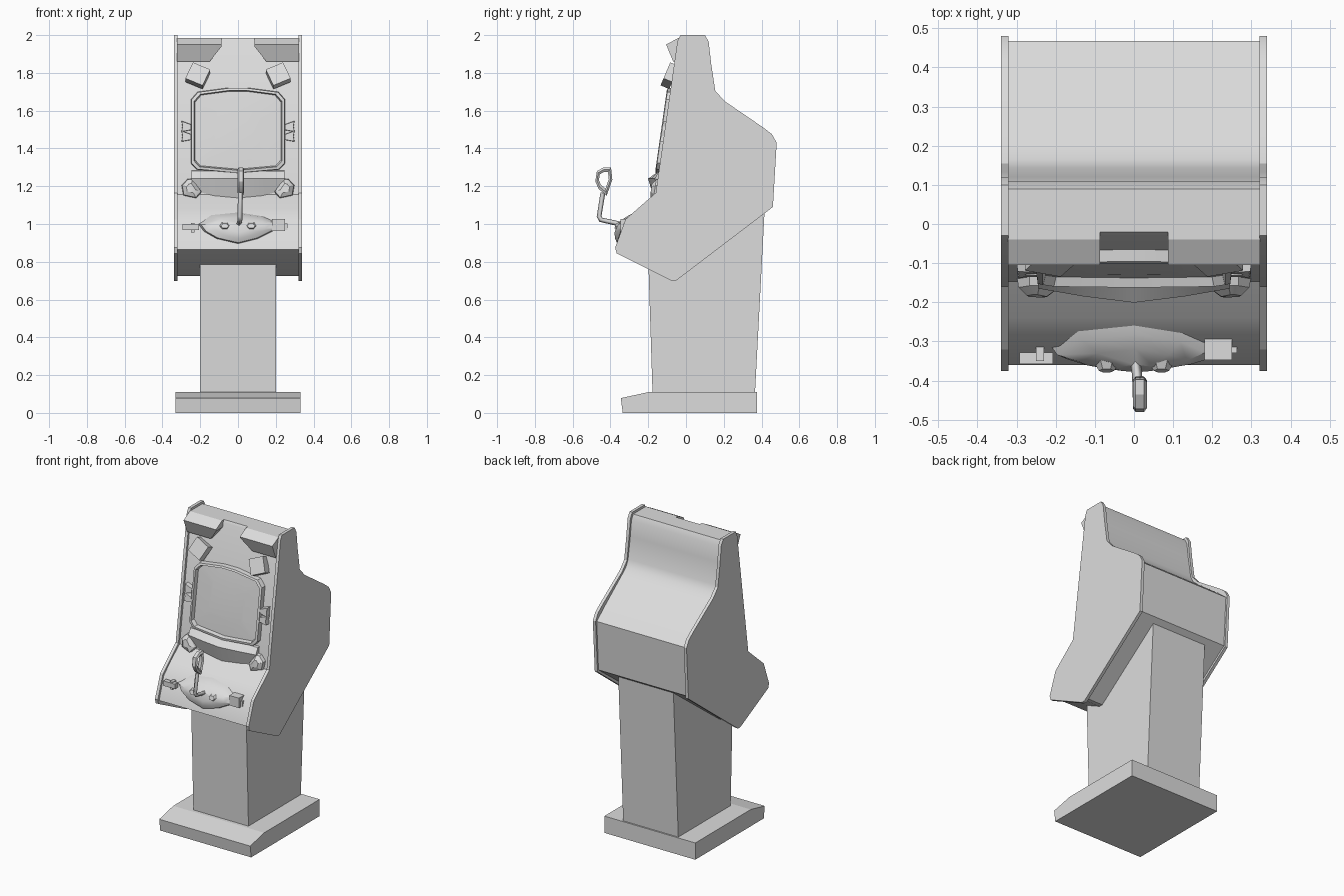
import bpy, bmesh, math
from mathutils import Matrix, Vector

if "Cube" in bpy.data.objects:
    bpy.data.objects.remove(bpy.data.objects["Cube"])

grey = bpy.data.materials.new("plain grey")
grey.diffuse_color = (0.72, 0.72, 0.72, 1)
grey.use_nodes = True
grey.node_tree.nodes["Principled BSDF"].inputs["Base Color"].default_value = grey.diffuse_color


def finish(ob, smooth=True):
    ob.data.materials.append(grey)
    if smooth:
        bpy.ops.object.select_all(action='DESELECT')
        ob.select_set(True)
        bpy.context.view_layer.objects.active = ob
        bpy.ops.object.shade_smooth_by_angle(angle=math.radians(28))
    return ob


def loft(name, rings, loop=False, smooth=True):
    """Bridge equal closed rings of 3D points; cap the ends or join them in a loop."""
    bm = bmesh.new()
    vs = [[bm.verts.new(p) for p in r] for r in rings]
    n = len(rings[0])
    pairs = list(zip(vs, vs[1:])) + ([(vs[-1], vs[0])] if loop else [])
    for a, b in pairs:
        for i in range(n):
            j = (i + 1) % n
            bm.faces.new((a[i], a[j], b[j], b[i]))
    if not loop:
        bm.faces.new(vs[0])
        bm.faces.new(vs[-1])
    bmesh.ops.recalc_face_normals(bm, faces=bm.faces)
    me = bpy.data.meshes.new(name)
    bm.to_mesh(me)
    bm.free()
    ob = bpy.data.objects.new(name, me)
    bpy.context.collection.objects.link(ob)
    return finish(ob, smooth)


def prism(name, profile, x0, x1, smooth=True):
    """Extrude a (y, z) profile along x."""
    return loft(name, [[(x, y, z) for y, z in profile] for x in (x0, x1)], smooth=smooth)


def box(name, center, size, rot=None):
    bm = bmesh.new()
    m = Matrix.Translation(center) @ (rot or Matrix()) @ Matrix.Diagonal((*size, 1))
    bmesh.ops.create_cube(bm, size=1, matrix=m)
    me = bpy.data.meshes.new(name)
    bm.to_mesh(me)
    bm.free()
    ob = bpy.data.objects.new(name, me)
    bpy.context.collection.objects.link(ob)
    return finish(ob, False)


# Front surface of the cabinet as (z, y), used to seat everything on it
FRONT = [(0.865, -0.36), (1.01, -0.312), (1.08, -0.24), (1.155, -0.147), (1.97, -0.03)]


def front_y(z):
    for (z0, y0), (z1, y1) in zip(FRONT, FRONT[1:]):
        if z <= z1:
            return y0 + (y1 - y0) * (z - z0) / (z1 - z0)
    return FRONT[-1][1]


def ring_on_front(outline, scale, off):
    cx = sum(p[0] for p in outline) / len(outline)
    cz = sum(p[1] for p in outline) / len(outline)
    pts = [(cx + (x - cx) * scale, cz + (z - cz) * scale) for x, z in outline]
    return [(x, front_y(z) - off, z) for x, z in pts]


def relief(name, outline, steps, smooth=True):
    """Raised shape on the front: steps are (scale, height)."""
    return loft(name, [ring_on_front(outline, s, h) for s, h in steps], smooth=smooth)


def mirror(points, s):
    return [(x * s, z) for x, z in points]


# Plinth and column
prism("base_plinth", [(-0.2, 0), (0.375, 0), (0.375, 0.11), (-0.2, 0.11)], -0.33, 0.33)
prism("base_toe", [(-0.2, 0), (-0.2, 0.11), (-0.345, 0.078), (-0.335, 0)], -0.33, 0.33)
prism("column", [(-0.177, 0.1), (0.365, 0.1), (0.417, 1.09), (0.1, 0.9), (-0.2, 0.82)], -0.2, 0.2)

# Cabinet body between the side panels
body = [(-0.02, 1.985), (0.09, 1.985), (0.108, 1.95), (0.12, 1.85), (0.143, 1.71), (0.165, 1.665),
        (0.205, 1.632), (0.39, 1.49), (0.468, 1.425), (0.45, 1.1), (-0.055, 0.725), (-0.08, 0.725)]
prism("cabinet_body", body + [(y, z) for z, y in FRONT], -0.322, 0.322)

# Side panels
side = [(-0.03, 2), (0.1, 2), (0.12, 1.965), (0.133, 1.85), (0.155, 1.705), (0.205, 1.65), (0.41, 1.51),
        (0.455, 1.475), (0.48, 1.43), (0.46, 1.09), (-0.05, 0.702), (-0.065, 0.698), (-0.085, 0.703),
        (-0.367, 0.845), (-0.375, 0.875), (-0.32, 1.025), (-0.16, 1.165), (-0.045, 1.97)]
for s, n in ((-1, "left"), (1, "right")):
    prism("side_panel_" + n, side, s * 0.32, s * 0.34)

# Screen with frame
half = [(0, 1.267), (0.22, 1.287), (0.25, 1.32), (0.25, 1.66), (0.215, 1.7), (0.05, 1.722)]
outline = half + [(-x, z) for x, z in reversed(half[1:])]
loft("screen_frame", [ring_on_front(outline, s, h) for s, h in
     ((1, -0.01), (0.985, 0.03), (0.93, 0.034), (0.9, 0.005))], loop=True)
relief("screen", outline, [(0.93, -0.01), (0.92, 0.01), (0.5, 0.016)])

# Pointed ledge under the screen
rings = []
for x, ridge, low in ((-0.245, 0.03, 1.18), (-0.13, 0.05, 1.15), (0, 0.066, 1.138),
                      (0.13, 0.05, 1.15), (0.245, 0.03, 1.18)):
    rings.append([(x, front_y(z) - h, z) for z, h in
                  ((1.285, -0.01), (1.28, 0.015), (1.24, ridge), (low, 0.002), (low, -0.02))])
loft("screen_ledge", rings)

# Mirrored ornaments on the front
for s, n in ((-1, "left"), (1, "right")):
    # Horn-shaped corner pieces below the screen
    leaf = [(0.3, 1.205), (0.268, 1.24), (0.24, 1.242), (0.19, 1.17), (0.22, 1.135), (0.29, 1.15)]
    relief("corner_horn_" + n, mirror(leaf, s), [(1, -0.01), (0.9, 0.022), (0.45, 0.042)])
    # Small claws beside the screen
    for k, z in enumerate((1.44, 1.492)):
        claw = [(0.245, z + 0.005), (0.3, z - 0.005), (0.295, z + 0.025), (0.3, z + 0.055), (0.245, z + 0.035)]
        relief(f"claw_{n}_{k + 1}", mirror(claw, s), [(1, -0.01), (0.9, 0.03)], smooth=False)
    # Tilted square tiles
    rot = Matrix.Rotation(math.radians(-23), 4, 'X') @ Matrix.Rotation(math.radians(-24 * s), 4, 'Y')
    box("tile_" + n, (s * 0.213, -0.086, 1.785), (0.1, 0.05, 0.1), rot)
    # Overhanging top blocks with a cut inner corner
    blocks = []
    for x, low, y in ((0.322, 1.86, -0.068), (0.15, 1.86, -0.068), (0.087, 1.94, -0.1)):
        blocks.append([(s * x, a, b) for a, b in
                       ((-0.02, 1.985), (-0.04, 1.985), (-0.105, 1.95), (y, low), (-0.02, low))])
    loft("top_block_" + n, blocks)

# Sculpted mound on the control panel
mound = [(-0.22, 1.0), (-0.15, 1.05), (0, 1.065), (0.13, 1.045), (0.2, 1.015), (0.22, 0.975),
         (0.17, 0.95), (0.11, 0.92), (0, 0.892), (-0.12, 0.92), (-0.19, 0.96)]
relief("control_mound", mound, [(1, -0.015), (0.9, 0.018), (0.65, 0.035), (0.3, 0.048)])
for s in (-1, 1):
    knob = [(s * 0.07 + 0.04 * c, 0.99 + 0.025 * d) for c, d in ((-1, 0), (-0.5, 1), (0.5, 1), (1, 0), (0.5, -1), (-0.5, -1))]
    relief("mound_bump_left" if s < 0 else "mound_bump_right", knob, [(1, 0.02), (0.5, 0.056)])
box("left_grip", (-0.25, -0.343, 0.985), (0.085, 0.03, 0.032))
box("left_grip_mount", (-0.24, -0.325, 0.98), (0.02, 0.05, 0.05))
box("right_block", (0.215, -0.315, 0.995), (0.07, 0.065, 0.065))
box("right_block_cap", (0.256, -0.315, 0.985), (0.014, 0.03, 0.035))

# Joystick shaft
cu = bpy.data.curves.new("joystick_shaft", 'CURVE')
cu.dimensions = '3D'
cu.bevel_depth = 0.013
cu.bevel_resolution = 0
cu.use_fill_caps = True
path = [(0.0, -0.33, 0.995), (0.008, -0.385, 1.008), (0.01, -0.45, 1.022), (0.01, -0.46, 1.04), (0.013, -0.44, 1.165)]
sp = cu.splines.new('POLY')
sp.points.add(len(path) - 1)
for p, co in zip(sp.points, path):
    p.co = (*co, 1)
shaft = bpy.data.objects.new("joystick_shaft", cu)
bpy.context.collection.objects.link(shaft)
bpy.context.view_layer.objects.active = shaft
shaft.select_set(True)
bpy.ops.object.convert(target='MESH')
finish(bpy.context.view_layer.objects.active, False)

# Joystick ring grip
grip = [(-0.472, 1.28), (-0.435, 1.3), (-0.397, 1.3), (-0.39, 1.235), (-0.42, 1.15), (-0.462, 1.185), (-0.48, 1.225)]
c = Vector((-0.435, 1.24))


def grip_ring(scale, x):
    return [(0.015 + x, *(c + (Vector(p) - c) * scale)) for p in grip]


loft("joystick_grip", [grip_ring(1, -0.011), grip_ring(1, 0.011), grip_ring(0.8, 0.018),
                       grip_ring(0.58, 0.01), grip_ring(0.58, -0.01), grip_ring(0.8, -0.018)], loop=True)
